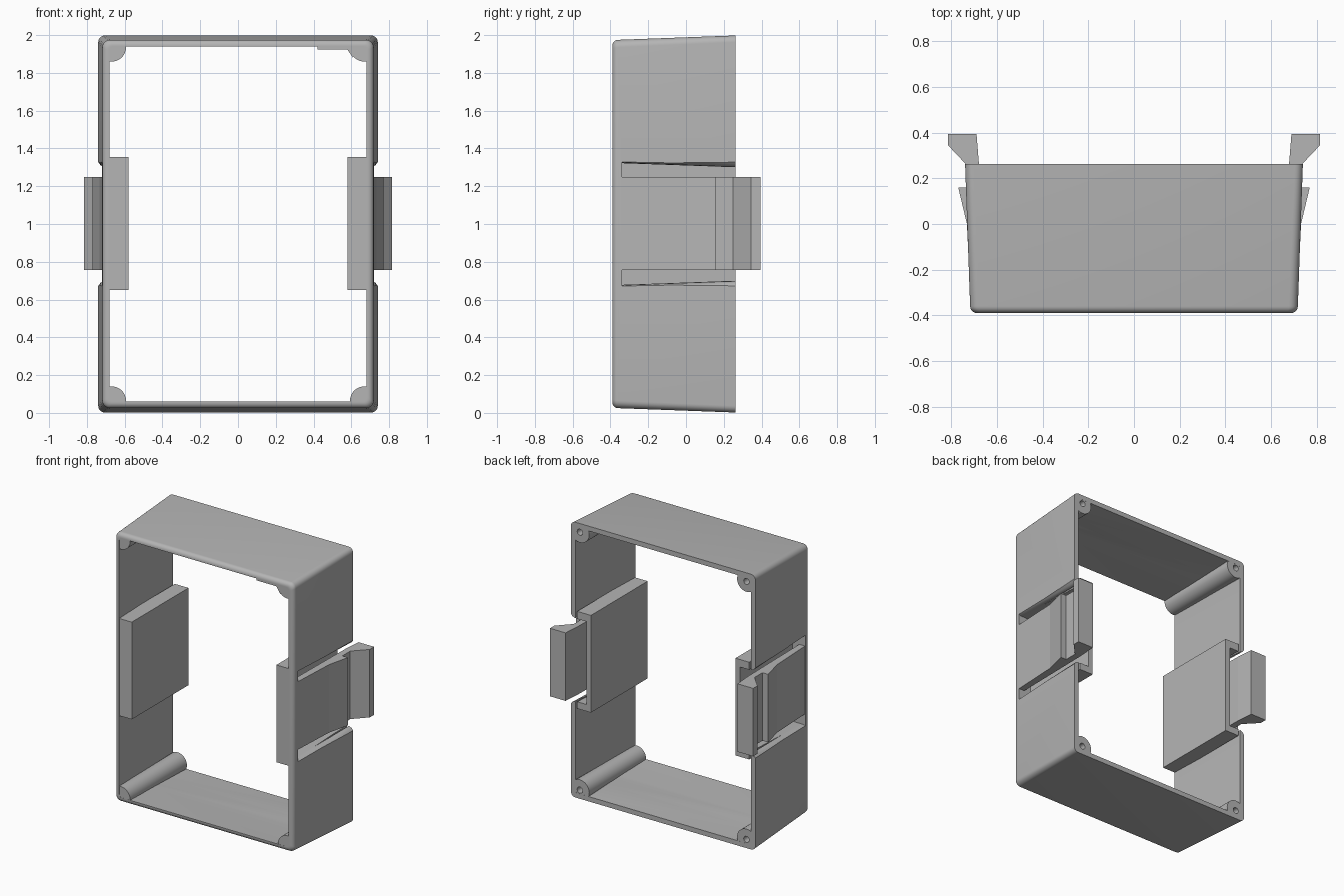
import bpy, bmesh
from math import cos, sin, pi

if "Cube" in bpy.data.objects:
    bpy.data.objects.remove(bpy.data.objects["Cube"])

BACK, FRONT, MID = 0.262, -0.39, 1.0

grey = bpy.data.materials.new("light grey plastic")
grey.use_nodes = True
colour = (0.46, 0.46, 0.46, 1)
grey.diffuse_color = colour
grey.node_tree.nodes["Principled BSDF"].inputs["Base Color"].default_value = colour


def loft(name, rings, loop=False):
    """Skin a list of equal-length point rings; cap the ends unless looped."""
    bm = bmesh.new()
    rows = [[bm.verts.new(p) for p in ring] for ring in rings]
    n = len(rows[0])
    pairs = list(zip(rows, rows[1:]))
    if loop:
        pairs.append((rows[-1], rows[0]))
    for a, b in pairs:
        for i in range(n):
            j = (i + 1) % n
            bm.faces.new((a[i], a[j], b[j], b[i]))
    if not loop:
        bm.faces.new(rows[0])
        bm.faces.new(rows[-1])
    bmesh.ops.recalc_face_normals(bm, faces=bm.faces)
    mesh = bpy.data.meshes.new(name)
    bm.to_mesh(mesh)
    bm.free()
    obj = bpy.data.objects.new(name, mesh)
    bpy.context.collection.objects.link(obj)
    mesh.materials.append(grey)
    return obj


def box(name, x, y, z):
    return loft(name, [[(x[0], v, z[0]), (x[1], v, z[0]), (x[1], v, z[1]), (x[0], v, z[1])]
                       for v in y])


def rounded_ring(hx, hz, r, y, steps=6):
    """Rounded rectangle in the xz plane."""
    ring = []
    for k, (sx, sz) in enumerate([(1, 1), (-1, 1), (-1, -1), (1, -1)]):
        for i in range(steps + 1):
            a = (k + i / steps) * pi / 2
            ring.append((sx * (hx - r) + r * cos(a), y, MID + sz * (hz - r) + r * sin(a)))
    return ring


def cut(obj, cutter):
    mod = obj.modifiers.new("cut", "BOOLEAN")
    mod.operation = "DIFFERENCE"
    mod.solver = "EXACT"
    mod.object = cutter
    with bpy.context.temp_override(object=obj, active_object=obj, selected_objects=[obj]):
        bpy.ops.object.modifier_apply(modifier=mod.name)


def smooth(obj):
    bpy.ops.object.select_all(action="DESELECT")
    obj.select_set(True)
    bpy.context.view_layer.objects.active = obj
    bpy.ops.object.shade_smooth_by_angle(angle=0.6)


# Tapered frame shell with a rounded front edge
R = 0.03
rings = [rounded_ring(0.74, 0.998, 0.035, BACK)]
for i in range(7):
    a = i / 6 * pi / 2
    inset = R * (1 - cos(a))
    rings.append(rounded_ring(0.718 - inset, 0.975 - inset, 0.04 - inset / 2, FRONT + R - R * sin(a)))
rings.append(rounded_ring(0.68, 0.94, 0.02, FRONT))
rings.append(rounded_ring(0.705, 0.963, 0.02, BACK))
frame = loft("frame", rings, loop=True)

for side, label in ((1, "left"), (-1, "right")):
    # Pocket housing inside the wall
    housing = box(label + "_pocket", (side * 0.58, side * 0.69), (FRONT + 0.001, BACK - 0.001),
                  (MID - 0.35, MID + 0.355))

    # Pocket cavity, narrowing to the back, with flared rounded lips
    def cavity(y, half):
        prof = [(0.617, 0), (0.69, 0), (0.712, 0.003), (0.728, 0.011), (0.74, 0.027), (0.78, 0.027)]
        upper = [(side * x, y, MID + half + d) for x, d in prof]
        lower = [(side * x, y, MID - half - d) for x, d in reversed(prof)]
        return upper + lower
    cutter = loft("pocket_cutter", [cavity(-0.34, 0.322), cavity(0.3, 0.299)])
    cut(frame, cutter)
    cut(housing, cutter)
    bpy.data.objects.remove(cutter)

    # Springy latch arm with catch wedge and flared finger grip
    arm = [(0.715, -0.36), (0.732, 0), (0.77, 0.16), (0.725, 0.16), (0.725, 0.25), (0.815, 0.345),
           (0.815, 0.395), (0.69, 0.395), (0.68, 0.27), (0.67, -0.36)]
    loft(label + "_latch", [[(side * x, y, z) for x, y in arm] for z in (0.757, 1.25)])

    # Corner screw posts with blind holes from the back
    for up, level in ((1, "top"), (-1, "bottom")):
        cx, cz, r = 0.668, 0.935, 0.075

        def post_ring(y, lx, lz):
            angles = [pi / 2 + i / 24 * 1.5 * pi for i in range(-2, 27)]
            pts = [(min(cx + r * cos(a), lx), min(cz + r * sin(a), lz)) for a in angles]
            pts.append((lx, lz))
            return [(side * x, y, MID + up * z) for x, z in pts]
        post = loft(f"{level}_{label}_post", [post_ring(FRONT + 0.001, 0.683, 0.943),
                                              post_ring(BACK - 0.0005, 0.715, 0.975)])
        hole = loft("hole_cutter", [[(side * cx + 0.022 * cos(i * pi / 10), y,
                                      MID + up * cz + 0.022 * sin(i * pi / 10)) for i in range(20)]
                                    for y in (-0.1, 0.3)])
        cut(post, hole)
        cut(frame, hole)
        bpy.data.objects.remove(hole)
        smooth(post)

smooth(frame)

# Small keying tab and hook under the top front edge
box("key_tab", (0.42, 0.61), (FRONT + 0.002, -0.33), (1.925, 1.95))
loft("key_hook", [[(0.575, y, 1.93), (0.61, y, 1.93), (0.61, y, 1.878)]
                  for y in (FRONT + 0.002, -0.33)])
